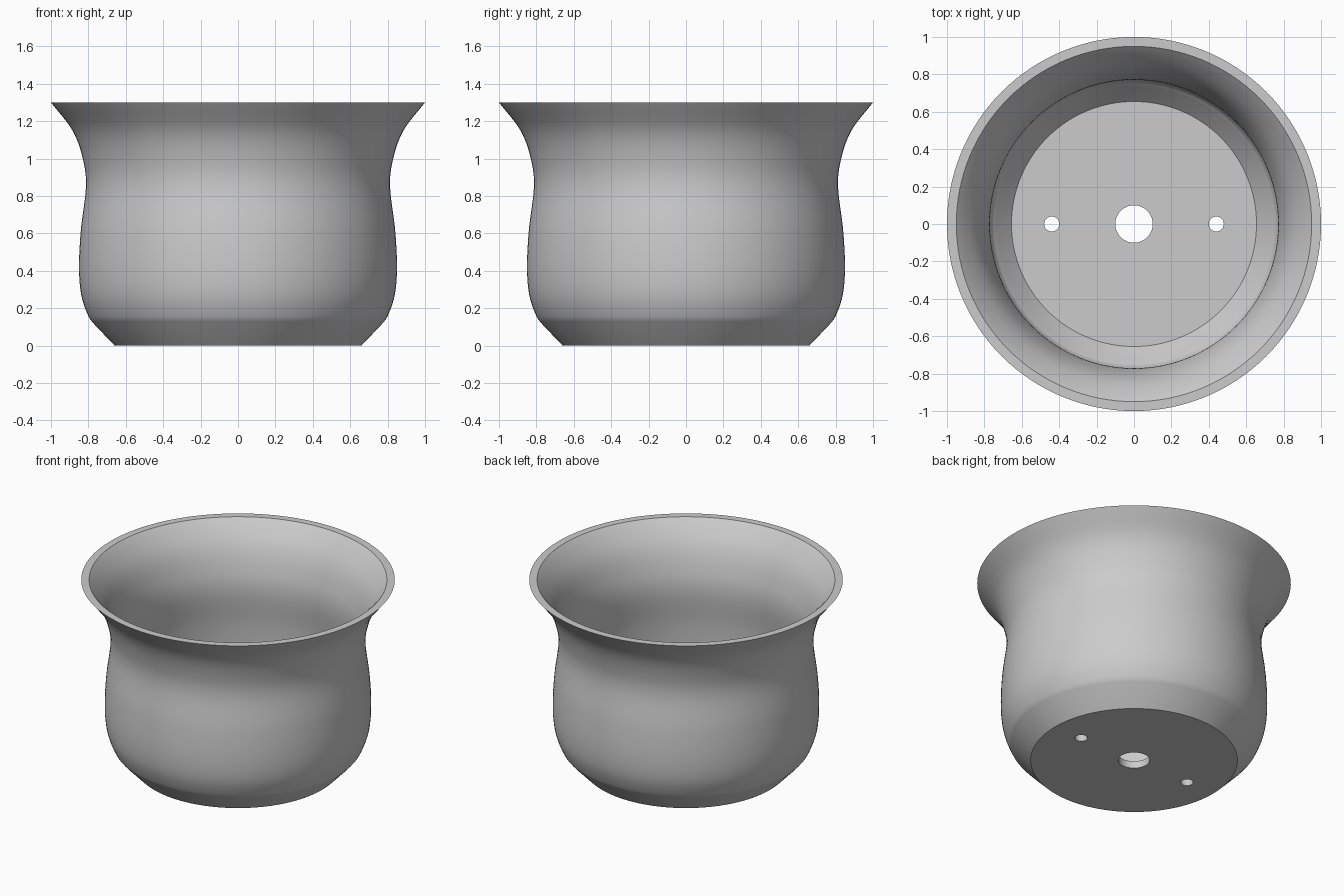
import bpy, bmesh, math
from mathutils import Vector

cube = bpy.data.objects.get("Cube")
if cube:
    bpy.data.objects.remove(cube, do_unlink=True)

SEGMENTS = 128
WALL = 0.042
FLOOR = 0.05

clay = bpy.data.materials.new("plain_grey")
clay.use_nodes = True
grey = (0.6, 0.6, 0.6, 1)
clay.diffuse_color = grey
clay.node_tree.nodes["Principled BSDF"].inputs["Base Color"].default_value = grey


def smooth_path(points, steps=6):
    """Catmull-Rom curve through (radius, height) points."""
    p = [Vector(q) for q in points]
    p = [2 * p[0] - p[1]] + p + [2 * p[-1] - p[-2]]
    path = []
    for a, b, c, d in zip(p, p[1:], p[2:], p[3:]):
        for i in range(steps):
            t = i / steps
            path.append(b + (c - a) * t / 2 + (2 * a - 5 * b + 4 * c - d) * t**2 / 2
                        + (3 * b - a - 3 * c + d) * t**3 / 2)
    return path + [p[-2]]


def inset(path, distance):
    """Offset the path towards the axis, along its normals."""
    result = []
    for i, q in enumerate(path):
        along = (path[min(i + 1, len(path) - 1)] - path[max(i - 1, 0)]).normalized()
        result.append(q + Vector((-along.y, along.x)) * distance)
    return result


# Wall profile: straight foot, rounded belly, narrow neck, flared lip
wall = [Vector((0.66, 0))] + smooth_path([
    (0.765, 0.11), (0.80, 0.158), (0.838, 0.27), (0.85, 0.42), (0.84, 0.62),
    (0.813, 0.85), (0.83, 1.0), (0.885, 1.15), (1.0, 1.30)])
inner = [q for q in inset(wall, WALL) if FLOOR + 0.02 < q.y < 1.28]
profile = ([Vector((0, 0))] + wall + [Vector((0.95, 1.30))] + inner[::-1]
           + [Vector((0.655, FLOOR)), Vector((0, FLOOR))])

# Pot body: profile turned around the vertical axis
bm = bmesh.new()
verts = [bm.verts.new((q.x, 0, q.y)) for q in profile]
edges = [bm.edges.new(pair) for pair in zip(verts, verts[1:])]
bmesh.ops.spin(bm, geom=verts + edges, cent=(0, 0, 0), axis=(0, 0, 1),
               angle=math.tau, steps=SEGMENTS, use_merge=False)
bmesh.ops.remove_doubles(bm, verts=bm.verts, dist=0.0005)
bmesh.ops.recalc_face_normals(bm, faces=bm.faces)
# Merge the flat floor fans into single discs
hubs = [v for v in bm.verts if v.co.xy.length < 0.001]
bmesh.ops.dissolve_verts(bm, verts=hubs)
mesh = bpy.data.meshes.new("pot_body")
bm.to_mesh(mesh)
bm.free()
mesh.materials.append(clay)
pot = bpy.data.objects.new("pot_body", mesh)
bpy.context.collection.objects.link(pot)
bpy.context.view_layer.objects.active = pot

# Drain hole in the middle and a fixing hole on each side
for x, radius in ((0, 0.10), (-0.44, 0.04), (0.44, 0.04)):
    bpy.ops.mesh.primitive_cylinder_add(vertices=48, radius=radius, depth=0.3, location=(x, 0, 0))
    cutter = bpy.context.object
    cutter.name = "hole_cutter"
    cutter.hide_render = True
    cutter.data.materials.append(clay)
    bpy.context.view_layer.objects.active = pot
    cut = pot.modifiers.new("hole", 'BOOLEAN')
    cut.object = cutter
    cut.operation = 'DIFFERENCE'
    cut.solver = 'EXACT'
    bpy.ops.object.modifier_apply(modifier=cut.name)
    bpy.data.objects.remove(cutter, do_unlink=True)

bpy.ops.object.select_all(action='DESELECT')
pot.select_set(True)
bpy.context.view_layer.objects.active = pot
bpy.ops.object.shade_smooth_by_angle(angle=math.radians(30))
